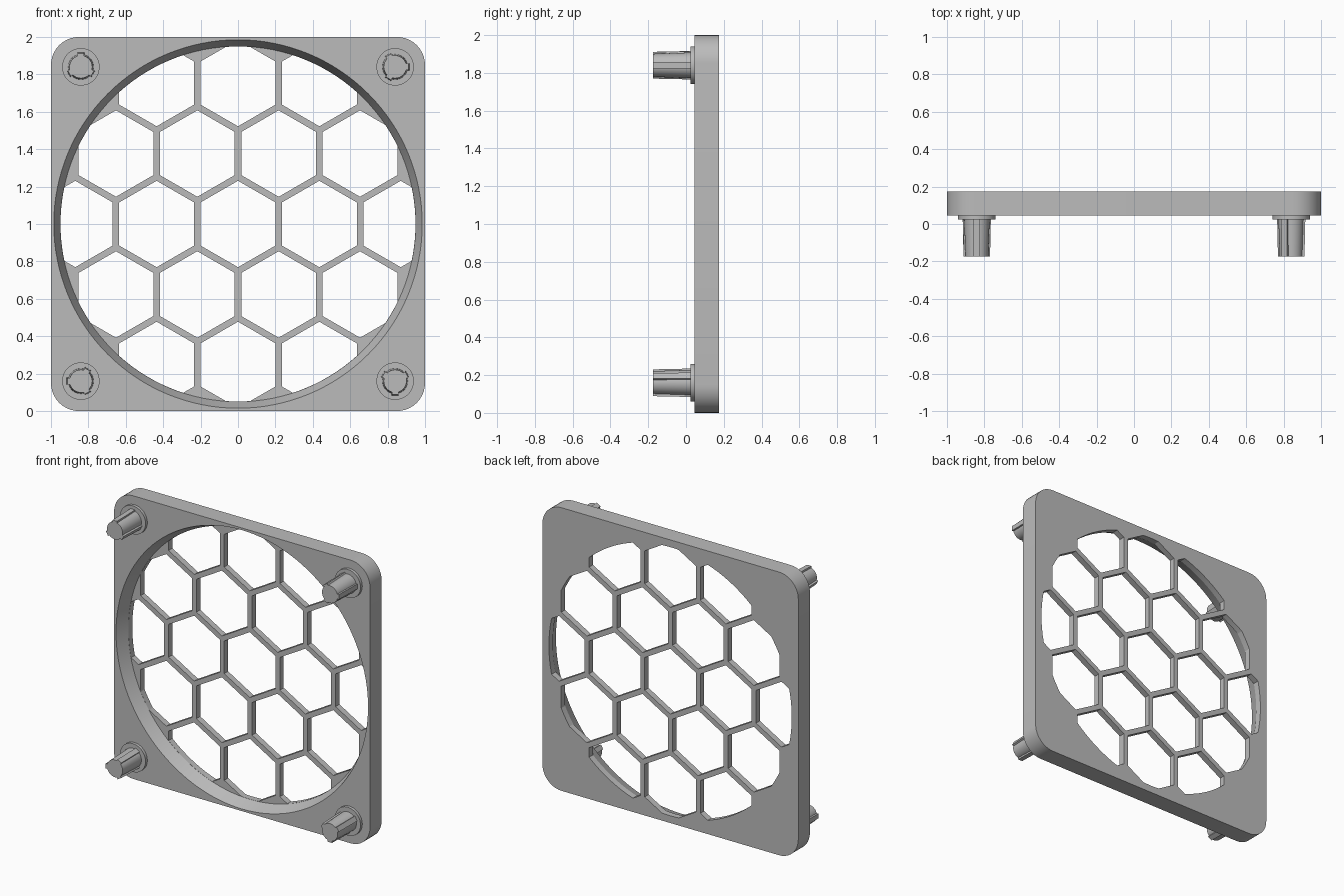
import bpy, bmesh, math
from mathutils import Matrix, Vector

FRONT, BACK, GRILLE = 0.045, 0.175, 0.132   # depths of the frame faces and the grille
MID = Vector((0, 0, 1))                     # centre of the opening

if "Cube" in bpy.data.objects:
    bpy.data.objects.remove(bpy.data.objects["Cube"])

grey = bpy.data.materials.new("plain grey")
grey.use_nodes = True
grey.diffuse_color = (0.5, 0.5, 0.5, 1)
grey.node_tree.nodes["Principled BSDF"].inputs["Base Color"].default_value = (0.5, 0.5, 0.5, 1)


def make(name, bm):
    """Turn a bmesh into a grey object."""
    bmesh.ops.recalc_face_normals(bm, faces=bm.faces)
    mesh = bpy.data.meshes.new(name)
    bm.to_mesh(mesh)
    bm.free()
    mesh.materials.append(grey)
    obj = bpy.data.objects.new(name, mesh)
    bpy.context.collection.objects.link(obj)
    return obj


def add_cone(bm, x, z, y1, r1, y2, r2, sides):
    """Cone along y, radius r1 at y1 and r2 at y2."""
    mat = Matrix.Translation((x, (y1 + y2) / 2, z)) @ Matrix.Rotation(-math.pi / 2, 4, 'X')
    bmesh.ops.create_cone(bm, cap_ends=True, segments=sides, radius1=r1, radius2=r2,
                          depth=y2 - y1, matrix=mat)


def extrude_y(bm, depth):
    geo = bmesh.ops.extrude_face_region(bm, geom=bm.faces[:])["geom"]
    bmesh.ops.translate(bm, verts=[v for v in geo if isinstance(v, bmesh.types.BMVert)],
                        vec=(0, depth, 0))


def cut(obj, cutter):
    mod = obj.modifiers.new("cut", 'BOOLEAN')
    mod.operation, mod.solver, mod.object = 'DIFFERENCE', 'EXACT', cutter
    bpy.context.view_layer.objects.active = obj
    bpy.ops.object.modifier_apply(modifier=mod.name)
    bpy.data.objects.remove(cutter)


def smooth(obj):
    bpy.ops.object.select_all(action='DESELECT')
    obj.select_set(True)
    bpy.context.view_layer.objects.active = obj
    bpy.ops.object.shade_smooth_by_angle(angle=math.radians(25))


# Square frame with rounded corners
bm = bmesh.new()
bmesh.ops.create_cube(bm, size=1, matrix=Matrix.Translation((0, (FRONT + BACK) / 2, 1))
                      @ Matrix.Diagonal((2, BACK - FRONT, 2, 1)))
corners = [e for e in bm.edges if abs(e.verts[0].co.y - e.verts[1].co.y) > 0.05]
bmesh.ops.bevel(bm, geom=corners, offset=0.15, segments=10, profile=0.5, affect='EDGES')
frame = make("frame_with_grille", bm)

# Tapered round recess in the front
bm = bmesh.new()
slope = 0.035 / (GRILLE - FRONT)
add_cone(bm, 0, 1, FRONT - 0.02, 0.985 + 0.02 * slope, GRILLE, 0.95, 128)
cut(frame, make("recess_cutter", bm))

# Honeycomb holes, each one trimmed by the round opening
PITCH, APOTHEM = 0.435, 0.2
holes = bmesh.new()
for row, count in ((-2, 3), (-1, 4), (0, 5), (1, 4), (2, 3)):
    for i in range(count):
        centre = MID + Vector(((i - (count - 1) / 2) * PITCH, 0, row * PITCH * math.sin(math.pi / 3)))
        cell = bmesh.new()
        bmesh.ops.create_circle(cell, cap_ends=True, segments=128, radius=0.949,
                                matrix=Matrix.Translation((0, GRILLE - 0.02, 1))
                                @ Matrix.Rotation(math.pi / 2, 4, 'X'))
        for k in range(6):
            side = Vector((math.cos(k * math.pi / 3), 0, math.sin(k * math.pi / 3)))
            bmesh.ops.bisect_plane(cell, geom=cell.verts[:] + cell.edges[:] + cell.faces[:],
                                   plane_co=centre + side * APOTHEM, plane_no=side, clear_outer=True)
        extrude_y(cell, 0.1)
        temp = bpy.data.meshes.new("cell")
        cell.to_mesh(temp)
        cell.free()
        holes.from_mesh(temp)
        bpy.data.meshes.remove(temp)
cut(frame, make("honeycomb_cutter", holes))
smooth(frame)

# Corner pegs: collar, tapered pin and three gripping ribs
for name, sx, sz, turn in (("upper_right", -1, 1, 90), ("upper_left", 1, 1, 0),
                           ("lower_right", -1, -1, 180), ("lower_left", 1, -1, 270)):
    x, z = sx * 0.84, 1 + sz * 0.84
    bm = bmesh.new()
    add_cone(bm, x, z, 0.025, 0.1, FRONT + 0.005, 0.1, 48)
    smooth(make(name + "_collar", bm))
    bm = bmesh.new()
    add_cone(bm, x, z, -0.175, 0.061, 0.03, 0.068, 32)
    smooth(make(name + "_pin", bm))
    bm = bmesh.new()
    for k in range(3):
        mat = (Matrix.Translation((x, -0.0725, z))
               @ Matrix.Rotation(-math.radians(turn + k * 120), 4, 'Y')
               @ Matrix.Translation((0.055, 0, 0)) @ Matrix.Diagonal((0.042, 0.205, 0.036, 1)))
        rib = bmesh.ops.create_cube(bm, size=1, matrix=mat)["verts"]
        # draw the tip of the rib in slightly
        for v in rib:
            if v.co.y < -0.1:
                v.co.x += (x - v.co.x) * 0.06
                v.co.z += (z - v.co.z) * 0.06
    make(name + "_ribs", bm)
